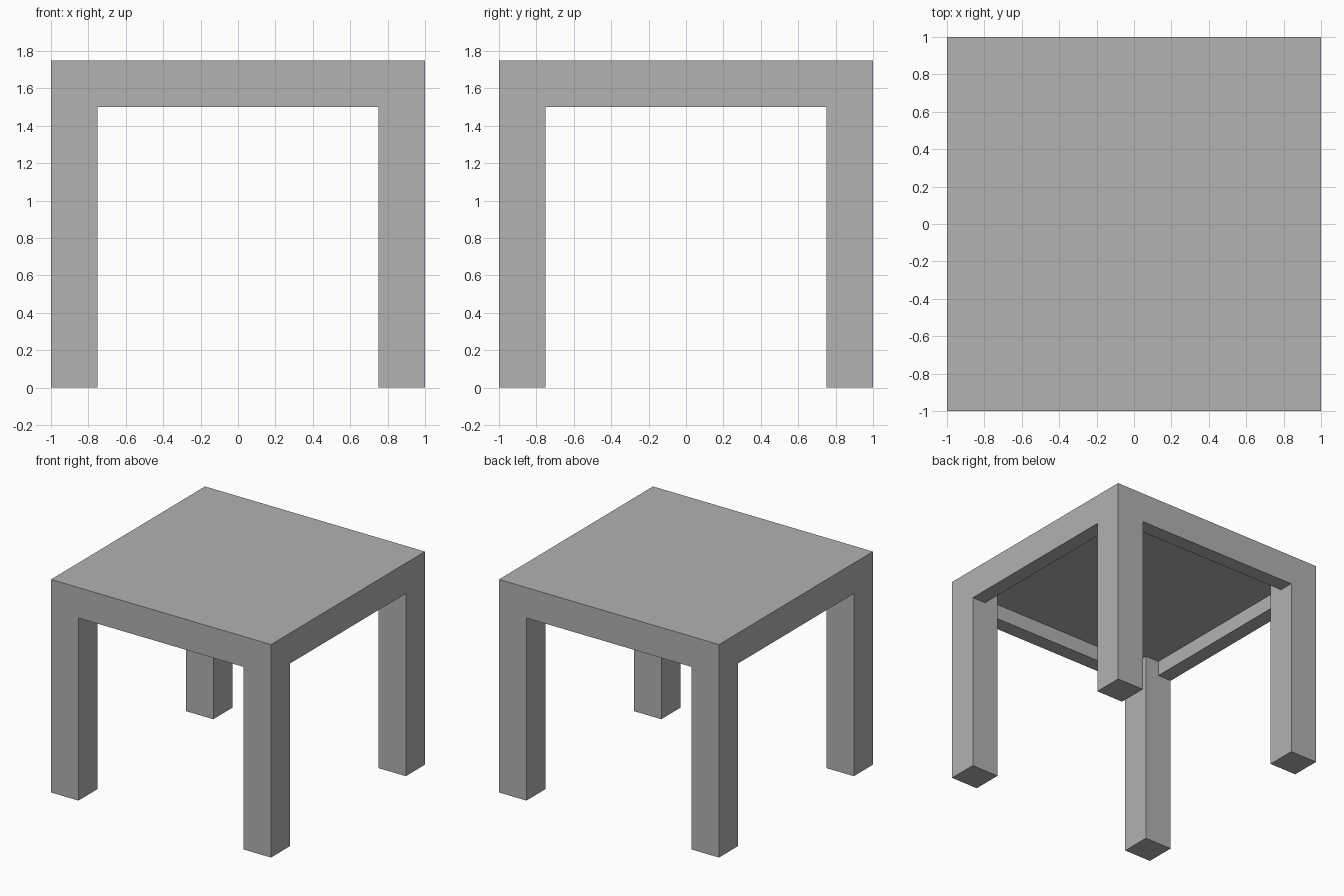
import bpy
import bmesh
from mathutils import Matrix, Vector

if "Cube" in bpy.data.objects:
    bpy.data.objects.remove(bpy.data.objects["Cube"], do_unlink=True)

HALF = 1.0       # half the table width
HEIGHT = 1.75
LEG = 0.25       # leg thickness
BOARD = 0.125    # thickness of the tabletop and the aprons
UNDER = HEIGHT - BOARD
INNER = HALF - LEG

grey = bpy.data.materials.new("grey")
grey.use_nodes = True
colour = (0.445, 0.445, 0.445, 1)
grey.diffuse_color = colour
grey.node_tree.nodes["Principled BSDF"].inputs["Base Color"].default_value = colour


def box(name, low, high):
    """Flat-shaded box between two corners."""
    low, high = Vector(low), Vector(high)
    bm = bmesh.new()
    bmesh.ops.create_cube(bm, size=1, matrix=Matrix.Translation((low + high) / 2)
                          @ Matrix.Diagonal((*(high - low), 1)))
    mesh = bpy.data.meshes.new(name)
    bm.to_mesh(mesh)
    bm.free()
    mesh.materials.append(grey)
    obj = bpy.data.objects.new(name, mesh)
    bpy.context.collection.objects.link(obj)
    return obj


# Tabletop
box("tabletop", (-HALF, -HALF, UNDER), (HALF, HALF, HEIGHT))

# Four square legs, flush with the corners
for x_name, x in (("right", -HALF), ("left", INNER)):
    for y_name, y in (("front", -HALF), ("back", INNER)):
        box(f"{y_name}_{x_name}_leg", (x, y, 0), (x + LEG, y + LEG, UNDER))

# Aprons between the legs, flush with the outer faces
low_z = UNDER - BOARD
for name, y in (("front", -HALF), ("back", HALF - BOARD)):
    box(f"{name}_apron", (-INNER, y, low_z), (INNER, y + BOARD, UNDER))
for name, x in (("right", -HALF), ("left", HALF - BOARD)):
    box(f"{name}_apron", (x, -INNER, low_z), (x + BOARD, INNER, UNDER))
